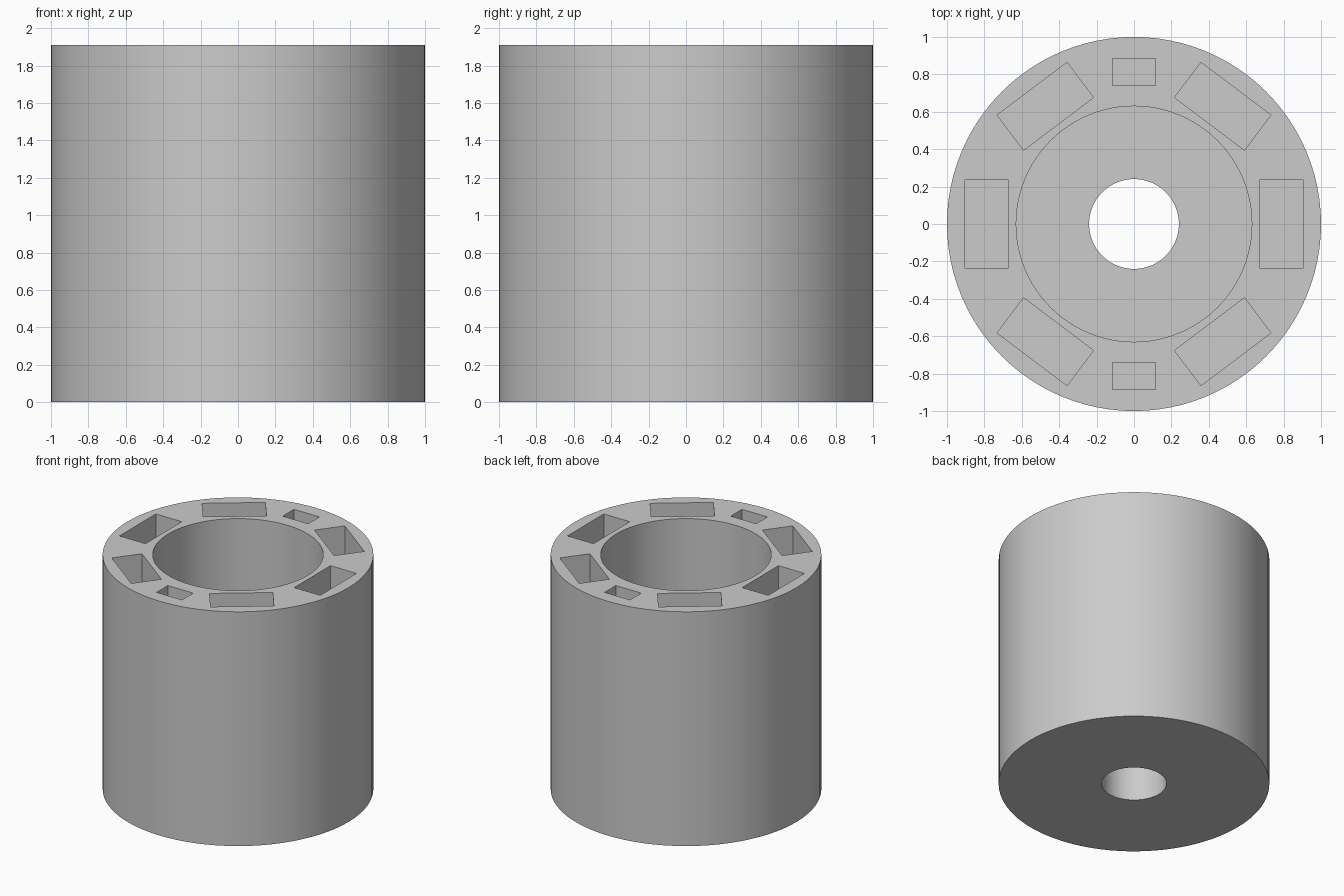
import bpy
from math import radians, cos, sin

cube = bpy.data.objects.get("Cube")
if cube:
    bpy.data.objects.remove(cube, do_unlink=True)

HEIGHT = 1.91
BORE_DEPTH = 1.1
SLOT_DEPTH = 0.9
OVER = 0.1

grey = bpy.data.materials.new("light_grey")
grey.use_nodes = True
colour = (0.6, 0.6, 0.6, 1)
grey.diffuse_color = colour
grey.node_tree.nodes["Principled BSDF"].inputs["Base Color"].default_value = colour


def cylinder(name, radius, bottom, top):
    bpy.ops.mesh.primitive_cylinder_add(
        vertices=96, radius=radius, depth=top - bottom,
        location=(0, 0, (bottom + top) / 2))
    obj = bpy.context.object
    obj.name = name
    obj.data.materials.append(grey)
    return obj


def slot(name, distance, angle, radial, tangential):
    """Box cutter whose local x axis points away from the centre."""
    a = radians(angle)
    depth = SLOT_DEPTH + OVER
    z = HEIGHT - SLOT_DEPTH + depth / 2
    bpy.ops.mesh.primitive_cube_add(
        size=1, location=(distance * cos(a), distance * sin(a), z),
        rotation=(0, 0, a))
    obj = bpy.context.object
    obj.name = name
    obj.scale = (radial, tangential, depth)
    obj.data.materials.append(grey)
    return obj


# Solid drum
body = cylinder("drum_body", 1, 0, HEIGHT)

# Wide bore from above and narrow hole through the floor
cutters = [
    cylinder("bore_cutter", 0.63, HEIGHT - BORE_DEPTH, HEIGHT + OVER),
    cylinder("floor_hole_cutter", 0.24, -OVER, HEIGHT - BORE_DEPTH + OVER),
]

# Six large and two small rectangular slots in the rim
for angle in (0, 53, 127, 180, 233, 307):
    cutters.append(slot("large_slot_cutter", 0.788, angle, 0.235, 0.468))
for angle in (90, 270):
    cutters.append(slot("small_slot_cutter", 0.813, angle, 0.145, 0.23))

# Cut everything out of the drum
bpy.ops.object.select_all(action='DESELECT')
body.select_set(True)
bpy.context.view_layer.objects.active = body
for cutter in cutters:
    cutter.hide_render = True
    mod = body.modifiers.new("cut", 'BOOLEAN')
    mod.operation = 'DIFFERENCE'
    mod.solver = 'EXACT'
    mod.object = cutter
    bpy.ops.object.modifier_apply(modifier=mod.name)
    bpy.data.objects.remove(cutter, do_unlink=True)

bpy.ops.object.shade_smooth_by_angle(angle=radians(30))
